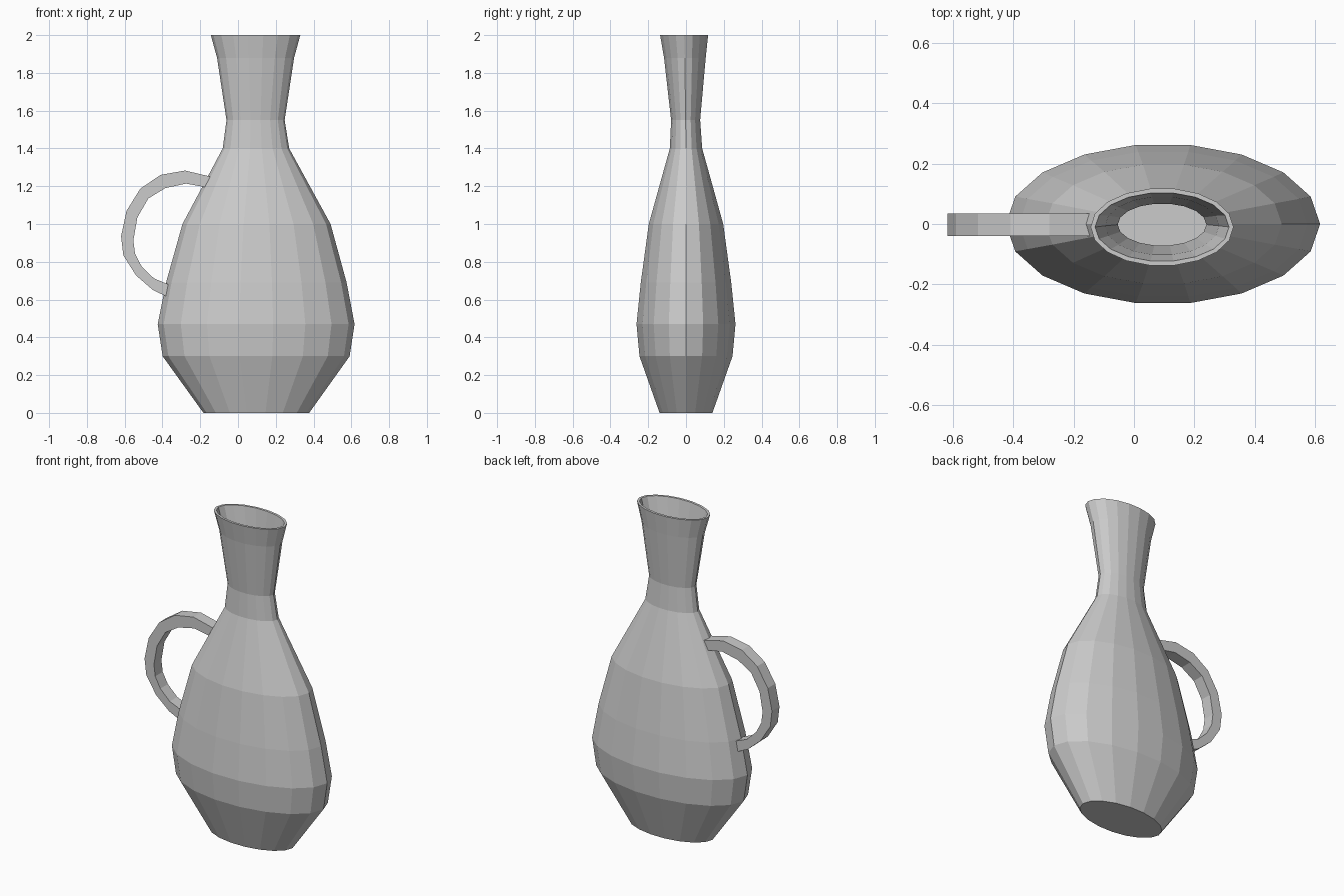
import bpy, bmesh, math

if "Cube" in bpy.data.objects:
    bpy.data.objects.remove(bpy.data.objects["Cube"])

clay = bpy.data.materials.new("grey_clay")
clay.diffuse_color = (0.6, 0.6, 0.6, 1)
clay.use_nodes = True
clay.node_tree.nodes["Principled BSDF"].inputs["Base Color"].default_value = clay.diffuse_color
SIDES = 18


def finish(bm, name):
    bmesh.ops.recalc_face_normals(bm, faces=bm.faces[:])
    mesh = bpy.data.meshes.new(name)
    bm.to_mesh(mesh)
    bm.free()
    mesh.materials.append(clay)
    obj = bpy.data.objects.new(name, mesh)
    bpy.context.collection.objects.link(obj)
    return obj


def bridge(bm, a, b):
    n = len(a)
    for i in range(n):
        j = (i + 1) % n
        bm.faces.new((a[i], a[j], b[j], b[i]))


# Jug body: oval rings (centre x, centre y, radius x, radius y, height)
outer = [
    (0.097, 0, 0.28, 0.142, 0.0),
    (0.096, 0, 0.495, 0.25, 0.30),
    (0.096, 0, 0.521, 0.266, 0.47),
    (0.097, 0, 0.478, 0.243, 0.69),
    (0.098, 0, 0.392, 0.20, 1.0),
    (0.095, 0, 0.176, 0.087, 1.40),
    (0.093, -0.002, 0.154, 0.078, 1.55),
    (0.093, -0.006, 0.204, 0.112, 1.88),
    (0.093, -0.010, 0.237, 0.129, 2.0),
]
# Inner wall runs back down to the inside floor
WALL = 0.015
inner = [(x, y, rx - WALL, ry - WALL, z) for x, y, rx, ry, z in reversed(outer)]
inner[2] = (0.093, -0.002, 0.147, 0.070, 1.55)
inner[-1] = (0.097, 0, 0.265, 0.127, 0.02)

bm = bmesh.new()
rings = []
for cx, cy, rx, ry, z in outer + inner:
    rings.append([bm.verts.new((cx + rx * math.cos(2 * math.pi * i / SIDES),
                                cy + ry * math.sin(2 * math.pi * i / SIDES), z))
                  for i in range(SIDES)])
for a, b in zip(rings, rings[1:]):
    bridge(bm, a, b)
bm.faces.new(rings[0])
bm.faces.new(rings[-1])
finish(bm, "jug_body")

# Handle: flat strap, outer and inner edge points (x, z) from top to bottom
strap = [
    ((-0.142, 1.25), (-0.174, 1.195)),
    ((-0.28, 1.283), (-0.275, 1.214)),
    ((-0.41, 1.26), (-0.385, 1.19)),
    ((-0.517, 1.187), (-0.475, 1.135)),
    ((-0.59, 1.07), (-0.533, 1.034)),
    ((-0.619, 0.935), (-0.554, 0.913)),
    ((-0.607, 0.834), (-0.545, 0.842)),
    ((-0.54, 0.728), (-0.51, 0.775)),
    ((-0.45, 0.65), (-0.445, 0.712)),
    ((-0.38, 0.617), (-0.368, 0.68)),
]
bm = bmesh.new()
sections = []
for (ox, oz), (ix, iz) in strap:
    sections.append([bm.verts.new(p) for p in (
        (ox, -0.039, oz), (ox, 0.035, oz), (ix, 0.035, iz), (ix, -0.039, iz))])
for a, b in zip(sections, sections[1:]):
    bridge(bm, a, b)
bm.faces.new(sections[0])
bm.faces.new(sections[-1])
finish(bm, "handle")
